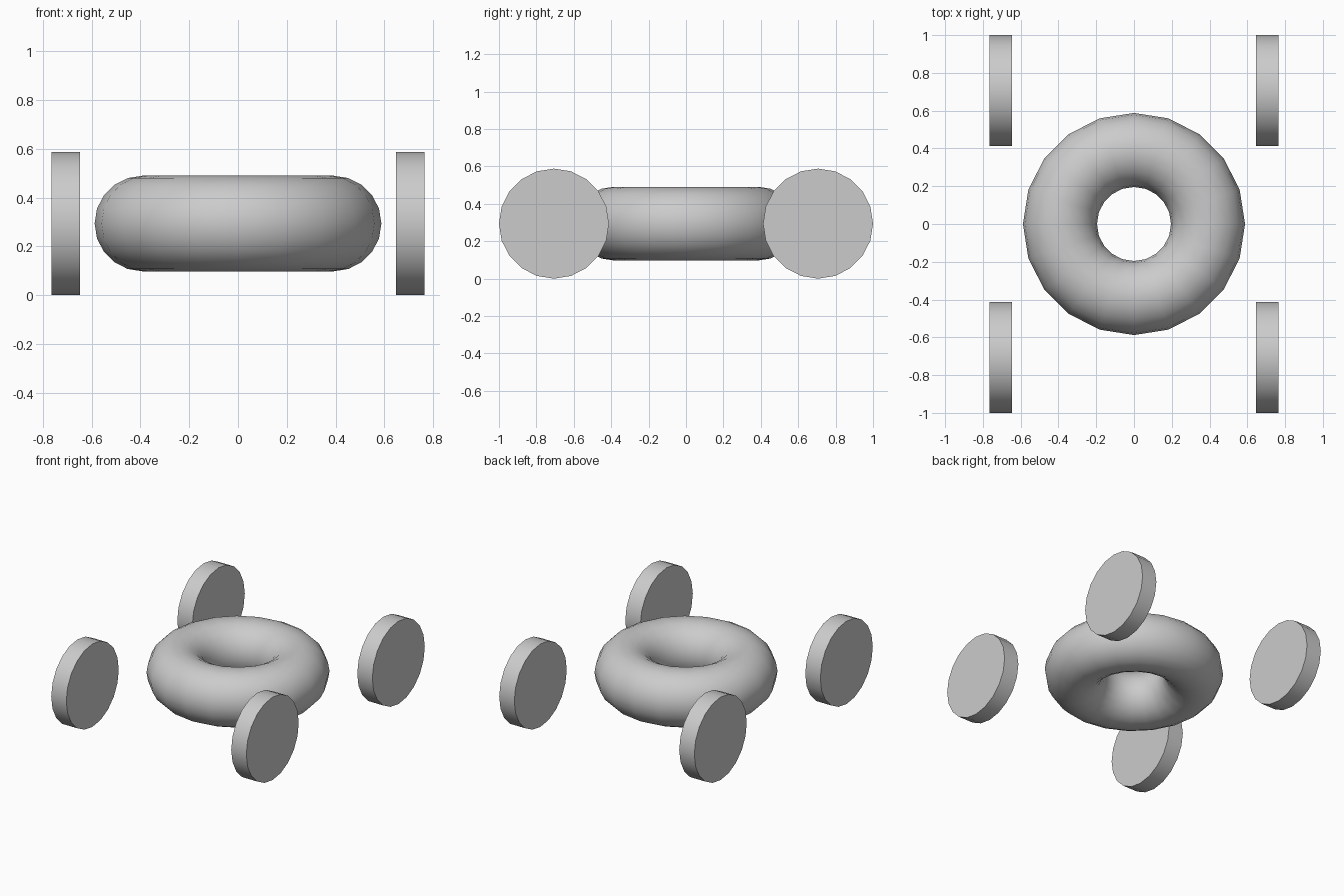
import bpy
import math

cube = bpy.data.objects.get("Cube")
if cube:
    bpy.data.objects.remove(cube, do_unlink=True)

WHEEL_RADIUS = 0.294
WHEEL_WIDTH = 0.118
WHEEL_OFFSET = 0.706
SIDES = 20

grey = bpy.data.materials.new("light_grey")
grey.use_nodes = True
colour = (0.6, 0.6, 0.6, 1)
grey.diffuse_color = colour
grey.node_tree.nodes["Principled BSDF"].inputs["Base Color"].default_value = colour


def finish(name):
    """Name the active object, colour it and smooth its curved faces."""
    obj = bpy.context.object
    obj.name = name
    obj.data.materials.append(grey)
    bpy.ops.object.shade_smooth_by_angle(angle=math.radians(40))


# Ring body, level with the wheel axles
bpy.ops.mesh.primitive_torus_add(
    major_radius=0.392, minor_radius=0.196,
    major_segments=SIDES, minor_segments=SIDES,
    location=(0, 0, WHEEL_RADIUS))
finish("ring_body")

# Four disc wheels with axles along x
for side, x in (("left", 1), ("right", -1)):
    for end, y in (("front", -1), ("back", 1)):
        bpy.ops.mesh.primitive_cylinder_add(
            vertices=SIDES, radius=WHEEL_RADIUS, depth=WHEEL_WIDTH,
            location=(x * WHEEL_OFFSET, y * WHEEL_OFFSET, WHEEL_RADIUS),
            rotation=(0, math.pi / 2, 0))
        finish(f"{end}_{side}_wheel")
